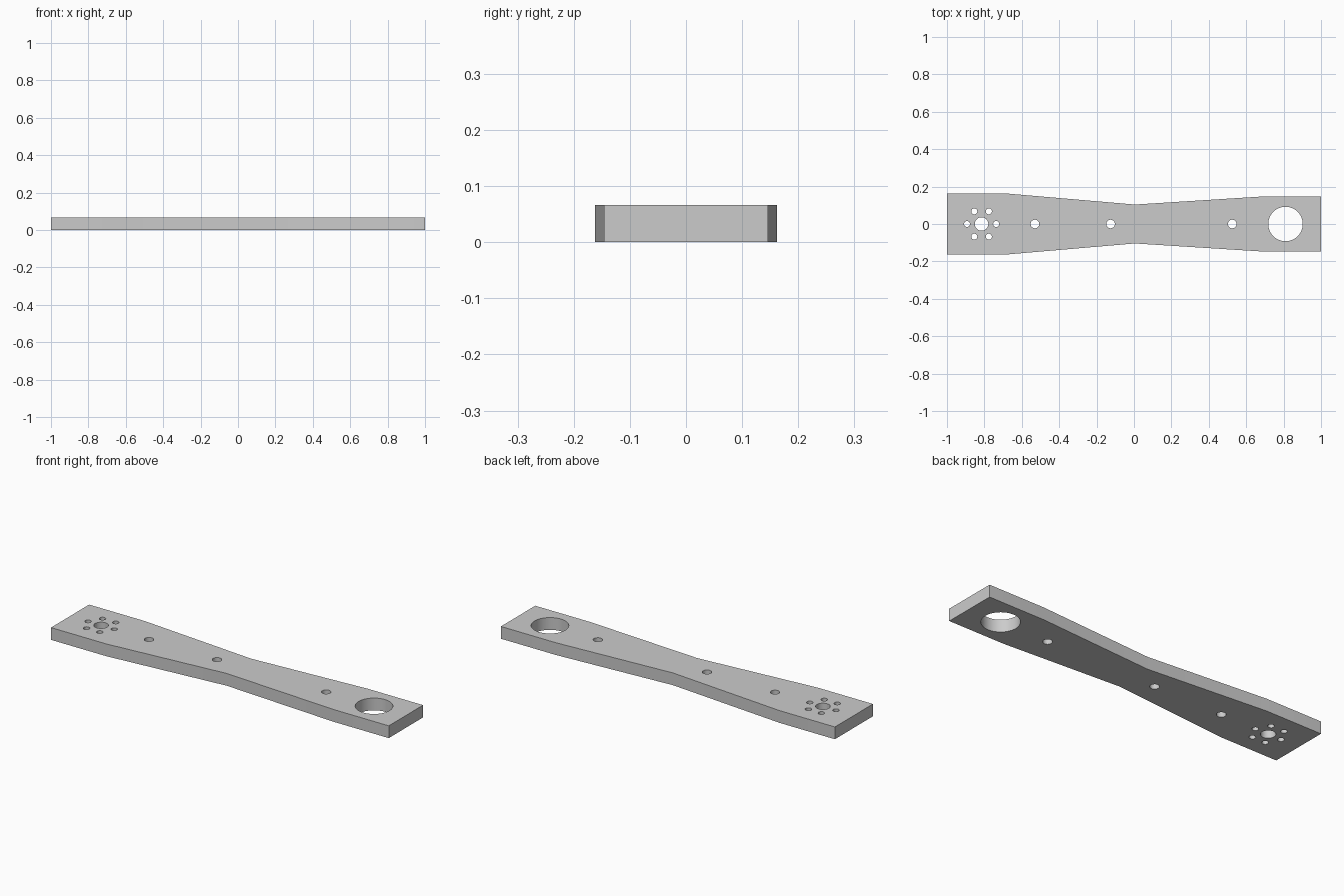
import bpy, bmesh, math

cube = bpy.data.objects.get("Cube")
if cube:
    bpy.data.objects.remove(cube, do_unlink=True)

THICKNESS = 0.066

grey = bpy.data.materials.new("light_grey")
grey.use_nodes = True
colour = (0.6, 0.6, 0.6, 1)
grey.diffuse_color = colour
grey.node_tree.nodes["Principled BSDF"].inputs["Base Color"].default_value = colour

# Flat filled profile: inner loops become through holes
profile = bpy.data.curves.new("arm_plate", "CURVE")
profile.dimensions = "2D"
profile.fill_mode = "BOTH"
profile.extrude = THICKNESS / 2


def add_loop(points):
    spline = profile.splines.new("POLY")
    spline.points.add(len(points) - 1)
    for point, (x, y) in zip(spline.points, points):
        point.co = (x, y, 0, 1)
    spline.use_cyclic_u = True


def add_hole(x, y, radius, sides=32):
    turns = [2 * math.pi * i / sides for i in range(sides)]
    add_loop([(x + radius * math.cos(a), y + radius * math.sin(a)) for a in turns])


# Outline with a narrow waist, mirrored across y
edge = [(-1, 0.162), (-0.67, 0.162), (0.005, 0.104), (0.67, 0.146), (1, 0.146)]
add_loop(edge + [(x, -y) for x, y in reversed(edge)])

# Large bearing hole
add_hole(0.81, 0, 0.092, 64)

# Hub hole with a ring of six screw holes
HUB_X = -0.815
add_hole(HUB_X, 0, 0.036)
for i in range(6):
    a = math.radians(60 * i)
    add_hole(HUB_X + 0.078 * math.cos(a), 0.078 * math.sin(a), 0.016)

# Holes along the middle
for x in (-0.53, -0.125, 0.525):
    add_hole(x, 0, 0.023)

# Turn the profile into a clean solid mesh
source = bpy.data.objects.new("profile_source", profile)
bpy.context.collection.objects.link(source)
bpy.context.view_layer.update()
evaluated = source.evaluated_get(bpy.context.evaluated_depsgraph_get())
mesh = bpy.data.meshes.new_from_object(evaluated)
bpy.data.objects.remove(source, do_unlink=True)

bm = bmesh.new()
bm.from_mesh(mesh)
bmesh.ops.remove_doubles(bm, verts=bm.verts, dist=0.0002)
bmesh.ops.translate(bm, verts=bm.verts, vec=(0, 0, THICKNESS / 2))
bmesh.ops.recalc_face_normals(bm, faces=bm.faces)
bm.to_mesh(mesh)
bm.free()

mesh.materials.clear()
mesh.materials.append(grey)
plate = bpy.data.objects.new("arm_plate", mesh)
bpy.context.collection.objects.link(plate)
bpy.ops.object.select_all(action="DESELECT")
plate.select_set(True)
bpy.context.view_layer.objects.active = plate
bpy.ops.object.shade_smooth_by_angle(angle=math.radians(20))
for polygon in mesh.polygons:
    if abs(polygon.normal.z) > 0.9:
        polygon.use_smooth = False
